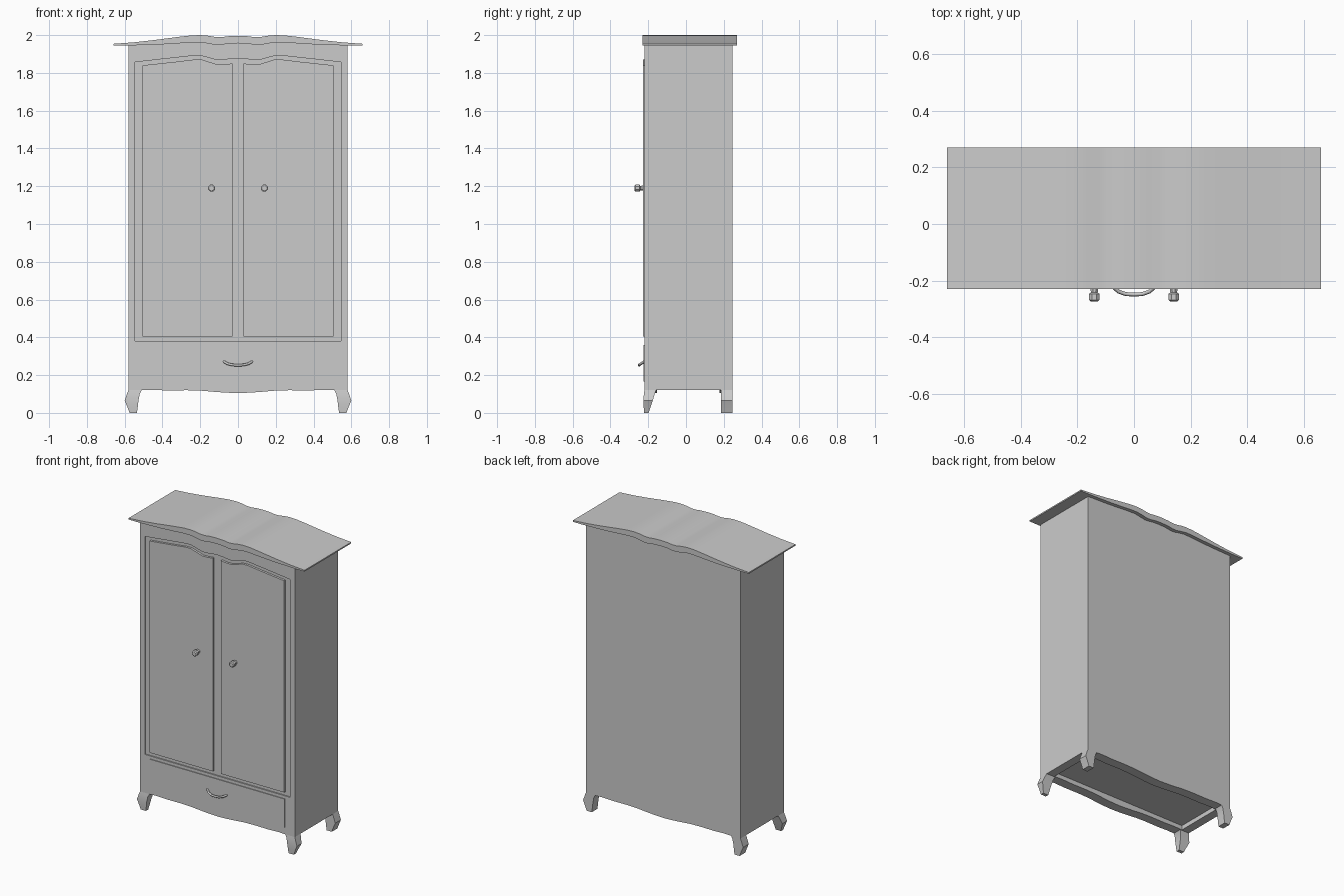
import bpy, bmesh, math

if "Cube" in bpy.data.objects:
    bpy.data.objects.remove(bpy.data.objects["Cube"])

paint = bpy.data.materials.new("plain_grey")
paint.diffuse_color = (0.6, 0.6, 0.6, 1)
paint.use_nodes = True
paint.node_tree.nodes["Principled BSDF"].inputs["Base Color"].default_value = paint.diffuse_color


def finish(name, bm, smooth=None):
    bmesh.ops.recalc_face_normals(bm, faces=bm.faces)
    me = bpy.data.meshes.new(name)
    bm.to_mesh(me)
    bm.free()
    me.materials.append(paint)
    ob = bpy.data.objects.new(name, me)
    bpy.context.collection.objects.link(ob)
    if smooth:
        activate(ob)
        bpy.ops.object.shade_smooth_by_angle(angle=math.radians(smooth))
    return ob


def activate(ob):
    bpy.ops.object.select_all(action='DESELECT')
    bpy.context.view_layer.objects.active = ob
    ob.select_set(True)


def prism(name, pts, y0, y1, smooth=None):
    """Extrude an (x, z) outline from y0 to y1."""
    bm = bmesh.new()
    face = bm.faces.new([bm.verts.new((x, y0, z)) for x, z in pts])
    ext = bmesh.ops.extrude_face_region(bm, geom=[face])
    verts = [v for v in ext['geom'] if isinstance(v, bmesh.types.BMVert)]
    bmesh.ops.translate(bm, verts=verts, vec=(0, y1 - y0, 0))
    return finish(name, bm, smooth)


def loft(name, rings, smooth):
    """Skin a stack of equal-length vertex rings and cap both ends."""
    bm = bmesh.new()
    rows = [[bm.verts.new(p) for p in r] for r in rings]
    n = len(rows[0])
    for a, b in zip(rows, rows[1:]):
        for i in range(n):
            bm.faces.new((a[i], a[(i + 1) % n], b[(i + 1) % n], b[i]))
    bm.faces.new(rows[0])
    bm.faces.new(rows[-1])
    return finish(name, bm, smooth)


def rect(x0, x1, z0, z1):
    return [(x0, z0), (x1, z0), (x1, z1), (x0, z1)]


def both(half):
    """Mirror a half curve (from x = 0 outward) into a left-to-right curve."""
    return [(-x, z) for x, z in half[:0:-1]] + half


def cut(ob, cutter):
    cutter.hide_render = True
    activate(ob)
    mod = ob.modifiers.new("cut", 'BOOLEAN')
    mod.operation, mod.solver, mod.object = 'DIFFERENCE', 'EXACT', cutter
    bpy.ops.object.modifier_apply(modifier=mod.name)
    bpy.data.objects.remove(cutter)


# Curves shared by the body, the cornice and the doors
top_under = both([(0, 1.957), (.05, 1.955), (.09, 1.949), (.12, 1.948), (.16, 1.956),
                  (.2, 1.962), (.25, 1.961), (.32, 1.956), (.42, 1.95), (.58, 1.945)])
top_over = both([(0, 1.996), (.05, 1.994), (.09, 1.989), (.12, 1.99), (.16, 1.997),
                 (.2, 2.0), (.25, 1.998), (.32, 1.99), (.45, 1.973), (.55, 1.962), (.66, 1.954)])
apron = both([(0, .105), (.06, .107), (.13, .112), (.2, .118), (.27, .12),
              (.38, .119), (.46, .122), (.51, .12), (.58, .12)])
recess_top = both([(0, 1.877), (.05, 1.873), (.09, 1.867), (.12, 1.87), (.16, 1.882),
                   (.2, 1.892), (.24, 1.891), (.32, 1.882), (.42, 1.871), (.545, 1.857)])
door_top = [(.03, 1.85), (.07, 1.845), (.11, 1.845), (.15, 1.857), (.19, 1.87),
            (.23, 1.871), (.32, 1.86), (.42, 1.849), (.505, 1.84)]

# Cabinet body with a door recess and a hollow underside
body = prism("cabinet_body", apron + top_under[::-1], -.22, .245)
cut(body, prism("door_recess_cutter", [(-.545, .38), (.545, .38)] + recess_top[::-1], -.3, -.212))
cut(body, prism("underside_cutter", rect(-.52, .52, .0, .15), -.153, .178))

# Wavy overhanging cornice
under = [(-.66, 1.945)] + top_under + [(.66, 1.945)]
prism("cornice", under + top_over[::-1], -.23, .27, 20)

# Doors, knobs
for side, s in (("left", -1), ("right", 1)):
    outline = [(.505, .405), (.03, .405)] + door_top
    prism(side + "_door", [(s * x, z) for x, z in outline], -.227, -.21)
    rings = []
    for y, r in ((-.22, .015), (-.242, .013), (-.246, .02), (-.268, .02), (-.2725, .014)):
        rings.append([(s * .14 + r * math.cos(a), y, 1.19 + r * math.sin(a))
                      for a in (math.tau * (k + .5) / 8 for k in range(8))])
    loft(side + "_knob", rings, 30)

# Drawer front and its drooping handle
prism("drawer_front", rect(-.505, .505, .165, .36), -.225, -.215)
path = both([(0, .252), (.03, .254), (.055, .26), (.075, .272)])
depth = (-.22, -.238, -.247, -.249, -.247, -.238, -.22)
cu = bpy.data.curves.new("drawer_handle", 'CURVE')
cu.dimensions = '3D'
cu.bevel_depth, cu.bevel_resolution, cu.use_fill_caps = .007, 1, True
sp = cu.splines.new('POLY')
sp.points.add(len(path) - 1)
for p, (x, z), y in zip(sp.points, path, depth):
    p.co = (x, y, z, 1)
cu.materials.append(paint)
handle = bpy.data.objects.new("drawer_handle", cu)
bpy.context.collection.objects.link(handle)
activate(handle)
bpy.ops.object.convert(target='MESH')

# Curved legs: (z, outer x, inner x, front-leg y front, front-leg y back)
steps = [(.12, .58, .51, -.22, -.158), (.1, .588, .52, -.223, -.166), (.065, .6, .527, -.226, -.176),
         (.03, .585, .531, -.224, -.188), (0, .574, .535, -.222, -.198)]
for side, s in (("left", -1), ("right", 1)):
    for end in ("front", "back"):
        rings = []
        for z, xo, xi, yf, yb in steps:
            if end == "back":
                yf, yb = .185, .245
            rings.append([(s * xo, yf, z), (s * xi, yf, z), (s * xi, yb, z), (s * xo, yb, z)])
        loft(f"{end}_{side}_leg", rings, 40)
